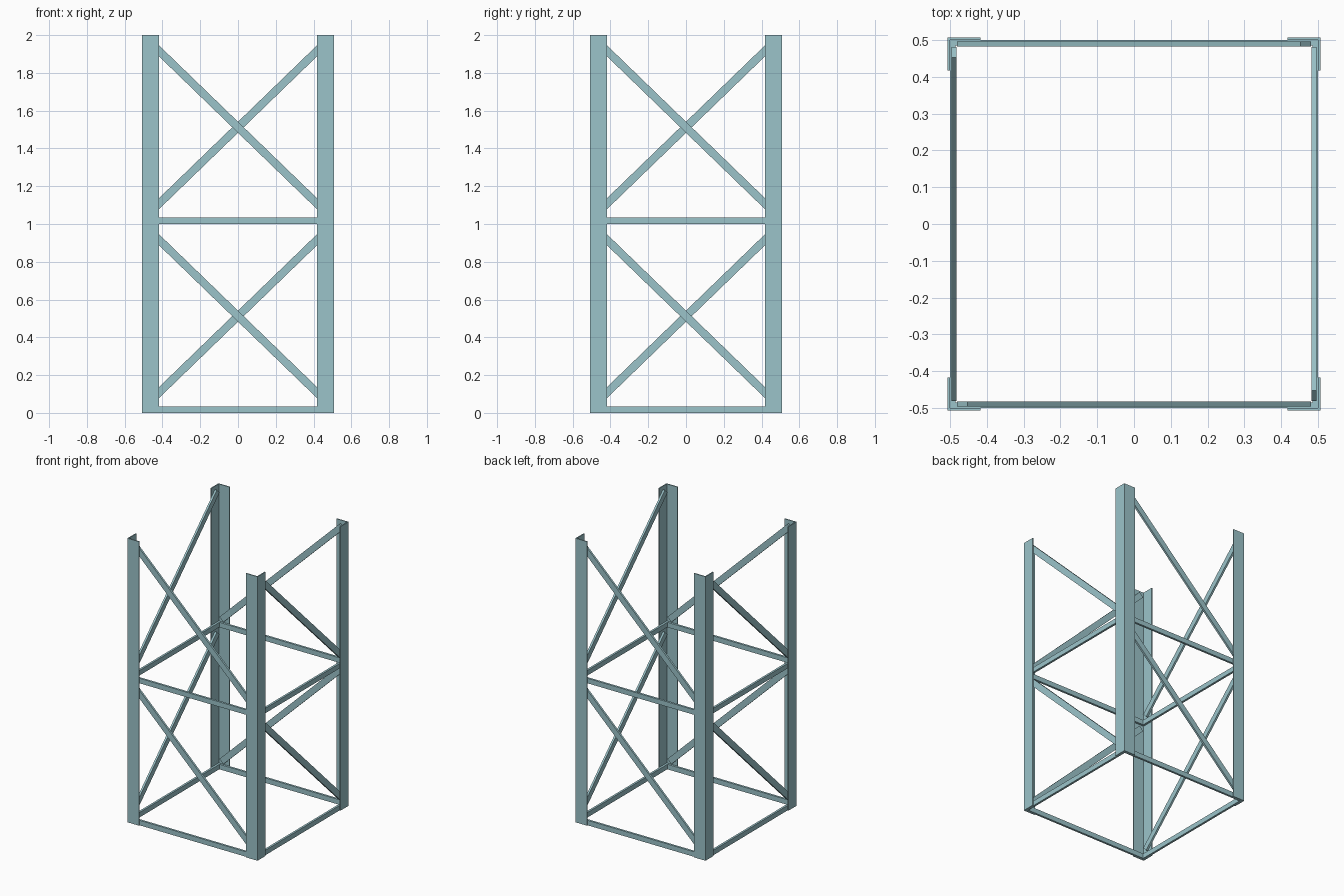
import bpy, bmesh, math
from mathutils import Matrix, Vector

cube = bpy.data.objects.get("Cube")
if cube:
    bpy.data.objects.remove(cube, do_unlink=True)

# Painted steel
COLOR = (0.33, 0.55, 0.59, 1.0)
steel = bpy.data.materials.new("pale_teal_steel")
steel.use_nodes = True
steel.diffuse_color = COLOR
steel.node_tree.nodes["Principled BSDF"].inputs["Base Color"].default_value = COLOR

HEIGHT = 2.0
OUTER = 0.507        # outer face of the legs
FLANGE = 0.09        # leg angle width
THICK = 0.007        # leg angle thickness
FRAME = OUTER - THICK
BAR = 0.015          # bar depth
BAY = HEIGHT / 2


def add_object(name, bm, turn):
    """Turn a part about the tower axis and link it to the scene."""
    bm.transform(Matrix.Rotation(turn, 4, 'Z'))
    bmesh.ops.recalc_face_normals(bm, faces=bm.faces)
    mesh = bpy.data.meshes.new(name)
    bm.to_mesh(mesh)
    bm.free()
    mesh.materials.append(steel)
    bpy.context.collection.objects.link(bpy.data.objects.new(name, mesh))


def box(name, size, center, turn, tilt=0.0):
    bm = bmesh.new()
    matrix = (Matrix.Translation(center) @ Matrix.Rotation(tilt, 4, 'Y')
              @ Matrix.Diagonal((*size, 1)))
    bmesh.ops.create_cube(bm, size=1, matrix=matrix)
    add_object(name, bm, turn)


def angle_leg(name, turn):
    """L-shaped profile at the front left-hand corner, extruded upward."""
    a, b, c = -OUTER, -OUTER + THICK, -OUTER + FLANGE
    profile = [(a, a), (c, a), (c, b), (b, b), (b, c), (a, c)]
    bm = bmesh.new()
    face = bm.faces.new([bm.verts.new((x, y, 0)) for x, y in profile])
    top = bmesh.ops.extrude_face_region(bm, geom=[face])["geom"]
    verts = [v for v in top if isinstance(v, bmesh.types.BMVert)]
    bmesh.ops.translate(bm, verts=verts, vec=Vector((0, 0, HEIGHT)))
    add_object(name, bm, turn)


# Each side carries one leg, two rails and two diagonals
for i, side in enumerate(("front", "right_hand", "back", "left_hand")):
    turn = i * math.pi / 2
    angle_leg(side + "_corner_leg", turn)
    for level, bay in enumerate(("lower", "upper")):
        base = level * BAY
        box(f"{side}_{bay}_rail", (2 * FRAME - BAR, BAR, 0.035),
            (-BAR / 2, -FRAME + BAR / 2, base + 0.0175), turn)
        box(f"{side}_{bay}_diagonal_brace", (1.3, 0.014, 0.042),
            (0, -0.489, base + 0.512), turn, math.radians(44.05))
